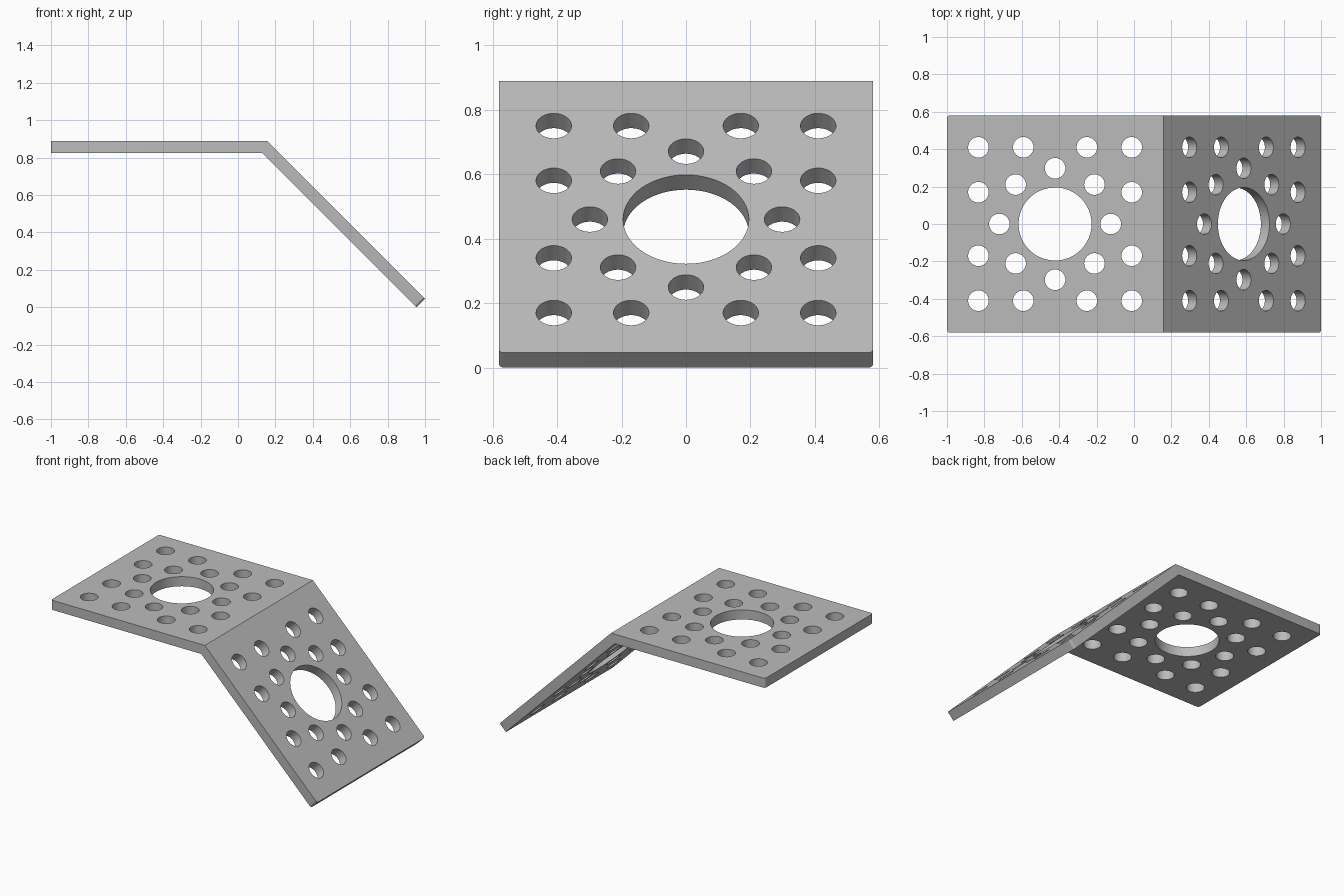
import bpy, bmesh, math
from mathutils import Matrix, Vector

cube = bpy.data.objects.get("Cube")
if cube:
    bpy.data.objects.remove(cube)

THICK, TOP, BEND, HALF_W = 0.065, 0.889, 0.157, 0.58
ANGLE = math.radians(45)

grey = bpy.data.materials.new("satin grey")
grey.use_nodes = True
grey.diffuse_color = (0.5, 0.5, 0.5, 1)
grey.node_tree.nodes["Principled BSDF"].inputs["Base Color"].default_value = (0.5, 0.5, 0.5, 1)


def make_object(name, bm):
    bmesh.ops.recalc_face_normals(bm, faces=bm.faces)
    mesh = bpy.data.meshes.new(name)
    bm.to_mesh(mesh)
    bm.free()
    obj = bpy.data.objects.new(name, mesh)
    bpy.context.collection.objects.link(obj)
    mesh.materials.append(grey)
    return obj


# Bent plate: side profile extruded across the width
drop = 1 - BEND
off = THICK * math.sin(ANGLE)
miter = THICK * math.tan(ANGLE / 2)
profile = [(-1, TOP), (BEND, TOP), (1, TOP - drop), (1 - off, TOP - drop - off),
           (BEND - miter, TOP - THICK), (-1, TOP - THICK)]
bm = bmesh.new()
face = bm.faces.new([bm.verts.new((x, -HALF_W, z)) for x, z in profile])
extruded = bmesh.ops.extrude_face_region(bm, geom=[face])["geom"]
bmesh.ops.translate(bm, vec=(0, 2 * HALF_W, 0),
                    verts=[g for g in extruded if isinstance(g, bmesh.types.BMVert)])

# Round the four outer corners: the short edges at both ends of the plate
corners = []
for e in bm.edges:
    a, b = e.verts
    at_end = min(a.co.x, b.co.x) > 0.9 or max(a.co.x, b.co.x) < -0.9
    if at_end and abs(a.co.y - b.co.y) < 0.01:
        corners.append(e)
bmesh.ops.bevel(bm, geom=corners, offset=0.015, segments=4, profile=0.5, affect='EDGES')
plate = make_object("bent_plate", bm)

# Hole pattern: large bore, ring of eight, and outer square of twelve
holes = [(0, 0, 0.195)]
holes += [(0.298 * math.cos(k * math.pi / 4), 0.298 * math.sin(k * math.pi / 4), 0.055)
          for k in range(8)]
steps = (-0.41, -0.17, 0.17, 0.41)
holes += [(u, v, 0.055) for u in steps for v in steps if max(abs(u), abs(v)) > 0.4]


def add_holes(bm, centre, tilt):
    frame = Matrix.Translation(centre) @ Matrix.Rotation(tilt, 4, 'Y')
    for u, v, r in holes:
        bmesh.ops.create_cone(bm, cap_ends=True, segments=64 if r > 0.1 else 32,
                              radius1=r, radius2=r, depth=0.16,
                              matrix=frame @ Matrix.Translation((u, v, 0)))


cut = bmesh.new()
mid = (BEND + 1) / 2 + 0.008
add_holes(cut, Vector((-0.422, 0, TOP - THICK / 2)), 0)
add_holes(cut, Vector((mid - off / 2, 0, TOP - (mid - BEND) - off / 2)), ANGLE)
cutter = make_object("hole_cutter", cut)
cutter.hide_render = True

# Cut the holes, then drop the helper
mod = plate.modifiers.new("holes", 'BOOLEAN')
mod.operation, mod.solver, mod.object = 'DIFFERENCE', 'EXACT', cutter
bpy.ops.object.select_all(action='DESELECT')
bpy.context.view_layer.objects.active = plate
plate.select_set(True)
bpy.ops.object.modifier_apply(modifier=mod.name)
bpy.data.objects.remove(cutter)
bpy.ops.object.shade_smooth_by_angle(angle=math.radians(30))
